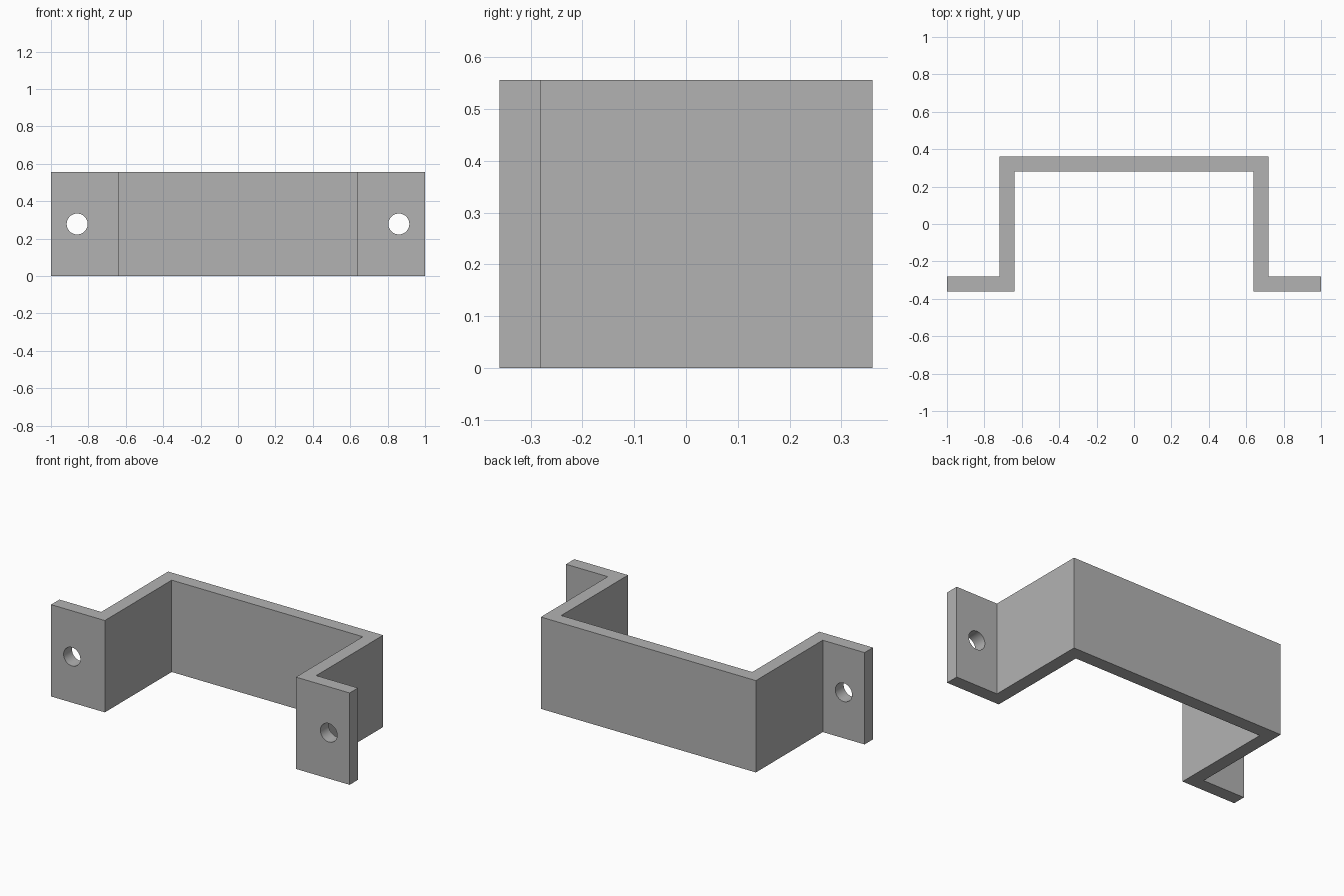
import bpy
import bmesh
from math import radians
from mathutils import Matrix

cube = bpy.data.objects.get("Cube")
if cube:
    bpy.data.objects.remove(cube, do_unlink=True)

HEIGHT = 0.556      # bracket height along z
DEPTH = 0.36        # half depth along y
WALL = 0.08         # sheet thickness
SPAN = 0.72         # half width of the raised channel
HOLE_X, HOLE_R = 0.86, 0.056

# Plain grey metal
grey = bpy.data.materials.new("grey metal")
grey.use_nodes = True
colour = (0.45, 0.45, 0.45, 1)
grey.diffuse_color = colour
grey.node_tree.nodes["Principled BSDF"].inputs["Base Color"].default_value = colour


def add_object(name, bm):
    bmesh.ops.recalc_face_normals(bm, faces=bm.faces)
    mesh = bpy.data.meshes.new(name)
    bm.to_mesh(mesh)
    bm.free()
    mesh.materials.append(grey)
    obj = bpy.data.objects.new(name, mesh)
    bpy.context.collection.objects.link(obj)
    return obj


# Hat-shaped bracket: half profile, mirrored, then extruded upwards
half = [
    (SPAN - WALL, DEPTH - WALL), (SPAN - WALL, -DEPTH), (1, -DEPTH),
    (1, WALL - DEPTH), (SPAN, WALL - DEPTH), (SPAN, DEPTH),
]
outline = half + [(-x, y) for x, y in reversed(half)]
bm = bmesh.new()
base = bm.faces.new([bm.verts.new((x, y, 0)) for x, y in outline])
walls = bmesh.ops.extrude_face_region(bm, geom=[base], use_keep_orig=True)
top = [v for v in walls["geom"] if isinstance(v, bmesh.types.BMVert)]
bmesh.ops.translate(bm, verts=top, vec=(0, 0, HEIGHT))
bracket = add_object("mounting_bracket", bm)

# Screw holes through both flanges
bm = bmesh.new()
for side in (-1, 1):
    place = Matrix.Translation((side * HOLE_X, WALL / 2 - DEPTH, HEIGHT / 2))
    bmesh.ops.create_cone(
        bm, cap_ends=True, segments=48, radius1=HOLE_R, radius2=HOLE_R,
        depth=WALL * 2, matrix=place @ Matrix.Rotation(radians(90), 4, "X"))
cutter = add_object("screw_hole_cutter", bm)
cutter.hide_render = True

cut = bracket.modifiers.new("screw holes", "BOOLEAN")
cut.operation = "DIFFERENCE"
cut.solver = "EXACT"
cut.object = cutter

bpy.ops.object.select_all(action="DESELECT")
bracket.select_set(True)
bpy.context.view_layer.objects.active = bracket
bpy.ops.object.modifier_apply(modifier=cut.name)
bpy.data.objects.remove(cutter, do_unlink=True)

# Smooth hole walls, crisp sheet edges
bpy.ops.object.shade_smooth_by_angle(angle=radians(30))
